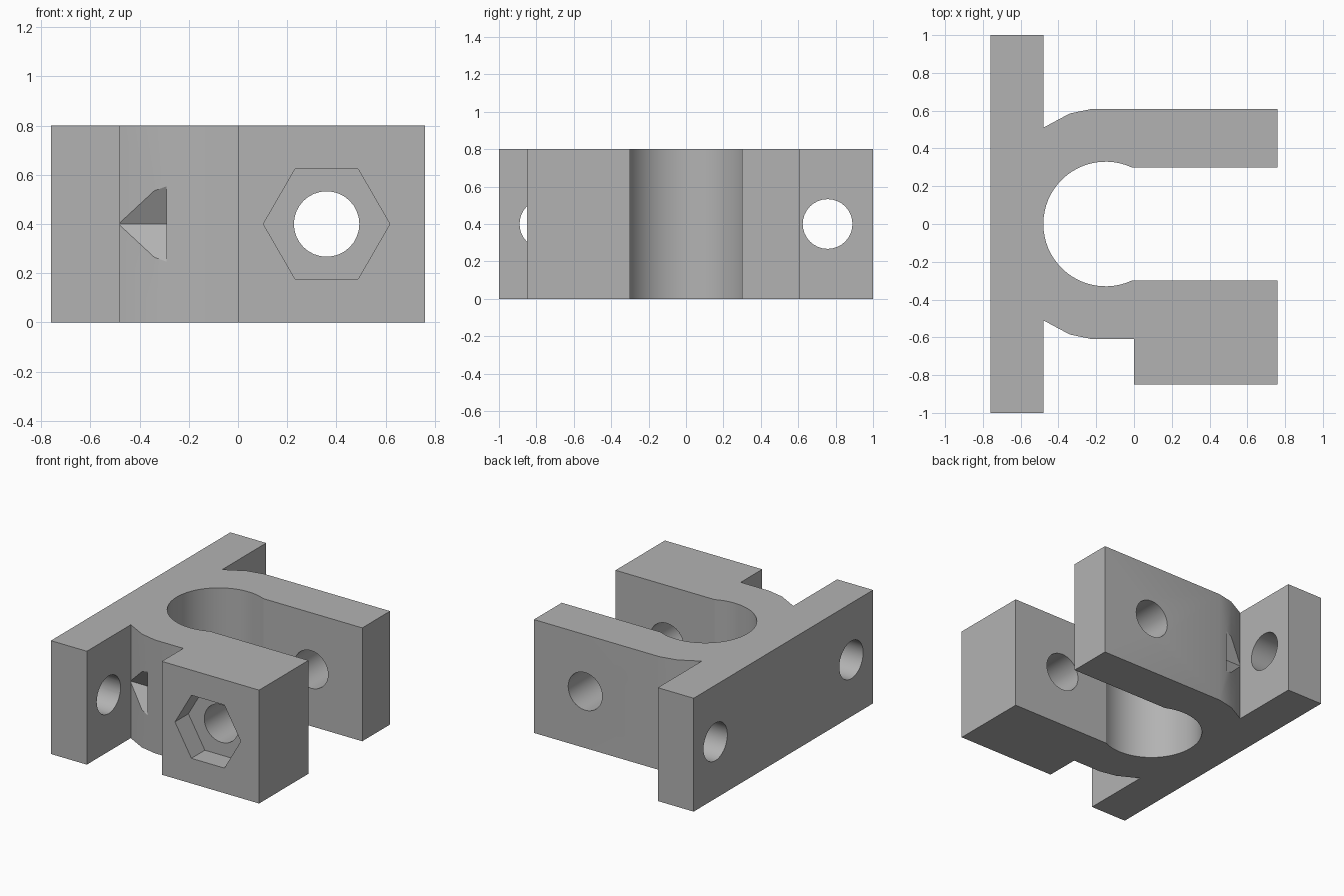
import bpy
import bmesh
from math import sin, cos, pi, radians, asin, sqrt

cube = bpy.data.objects.get("Cube")
if cube:
    bpy.data.objects.remove(cube, do_unlink=True)

grey = bpy.data.materials.new("plain grey")
grey.use_nodes = True
tone = (0.45, 0.45, 0.45, 1)
grey.diffuse_color = tone
grey.node_tree.nodes["Principled BSDF"].inputs["Base Color"].default_value = tone

PLACE = {"x": lambda u, v, w: (w, u, v),
         "y": lambda u, v, w: (u, w, v),
         "z": lambda u, v, w: (u, v, w)}


def prism(name, outline, axis, start, end):
    """Extrude a flat outline along an axis."""
    bm = bmesh.new()
    low = [bm.verts.new(PLACE[axis](u, v, start)) for u, v in outline]
    high = [bm.verts.new(PLACE[axis](u, v, end)) for u, v in outline]
    bm.faces.new(low)
    bm.faces.new(high)
    for i in range(len(low)):
        j = (i + 1) % len(low)
        bm.faces.new((low[i], low[j], high[j], high[i]))
    bmesh.ops.recalc_face_normals(bm, faces=bm.faces)
    mesh = bpy.data.meshes.new(name)
    bm.to_mesh(mesh)
    bm.free()
    mesh.materials.append(grey)
    obj = bpy.data.objects.new(name, mesh)
    bpy.context.collection.objects.link(obj)
    return obj


def arc(cx, cy, r, a0, a1, n):
    return [(cx + r * cos(a0 + (a1 - a0) * i / n),
             cy + r * sin(a0 + (a1 - a0) * i / n)) for i in range(n + 1)]


def ring(cx, cy, r, n):
    return arc(cx, cy, r, 0, 2 * pi, n)[:-1]


# Bracket outline: back plate, rounded fork and thick nut block
height, mid = 0.8, 0.4
tip, plate_x, arm_in, arm_out = 0.76, -0.48, 0.3, 0.61
cx, r_in = -0.15, 0.33
shoulder = [(-0.48, 0.51), (-0.34, 0.585), (-0.22, arm_out)]
mouth = asin(arm_in / r_in)
bore = arc(cx, 0, r_in, mouth, 2 * pi - mouth, 40)
outline = ([(-tip, -1), (plate_x, -1)]
           + [(x, -y) for x, y in shoulder]
           + [(0, -arm_out), (0, -0.85), (tip, -0.85), (tip, -arm_in)]
           + bore[::-1]
           + [(tip, arm_in), (tip, arm_out)]
           + shoulder[::-1]
           + [(plate_x, 1), (-tip, 1)])
bracket = prism("clamp_bracket", outline, "z", 0, height)

# Clamp bolt hole and hexagonal nut pocket
hole_r, hex_r, bolt_x, screw_y = 0.133, 0.257, 0.36, 0.757
cutters = [
    prism("bolt_hole", ring(bolt_x, mid, hole_r, 32), "y", -1, 1),
    prism("nut_pocket", ring(bolt_x, mid, hex_r, 6), "y", -1, -0.7),
]
# Mounting holes in the plate and hexagonal clearance notches in the shoulders
for side, label in ((1, "back"), (-1, "front")):
    y = side * screw_y
    cutters.append(prism(label + "_mount_hole", ring(y, mid, hole_r, 32), "x", -1, -0.42))
    cutters.append(prism(label + "_nut_notch", ring(y, mid, hex_r - 0.007, 6), "x", plate_x, -0.29))

bpy.ops.object.select_all(action="DESELECT")
bpy.context.view_layer.objects.active = bracket
bracket.select_set(True)
for cutter in cutters:
    cutter.hide_render = True
    mod = bracket.modifiers.new(cutter.name, "BOOLEAN")
    mod.operation = "DIFFERENCE"
    mod.solver = "EXACT"
    mod.object = cutter
    bpy.ops.object.modifier_apply(modifier=mod.name)
    bpy.data.objects.remove(cutter, do_unlink=True)

bpy.ops.object.shade_smooth_by_angle(angle=radians(20))
